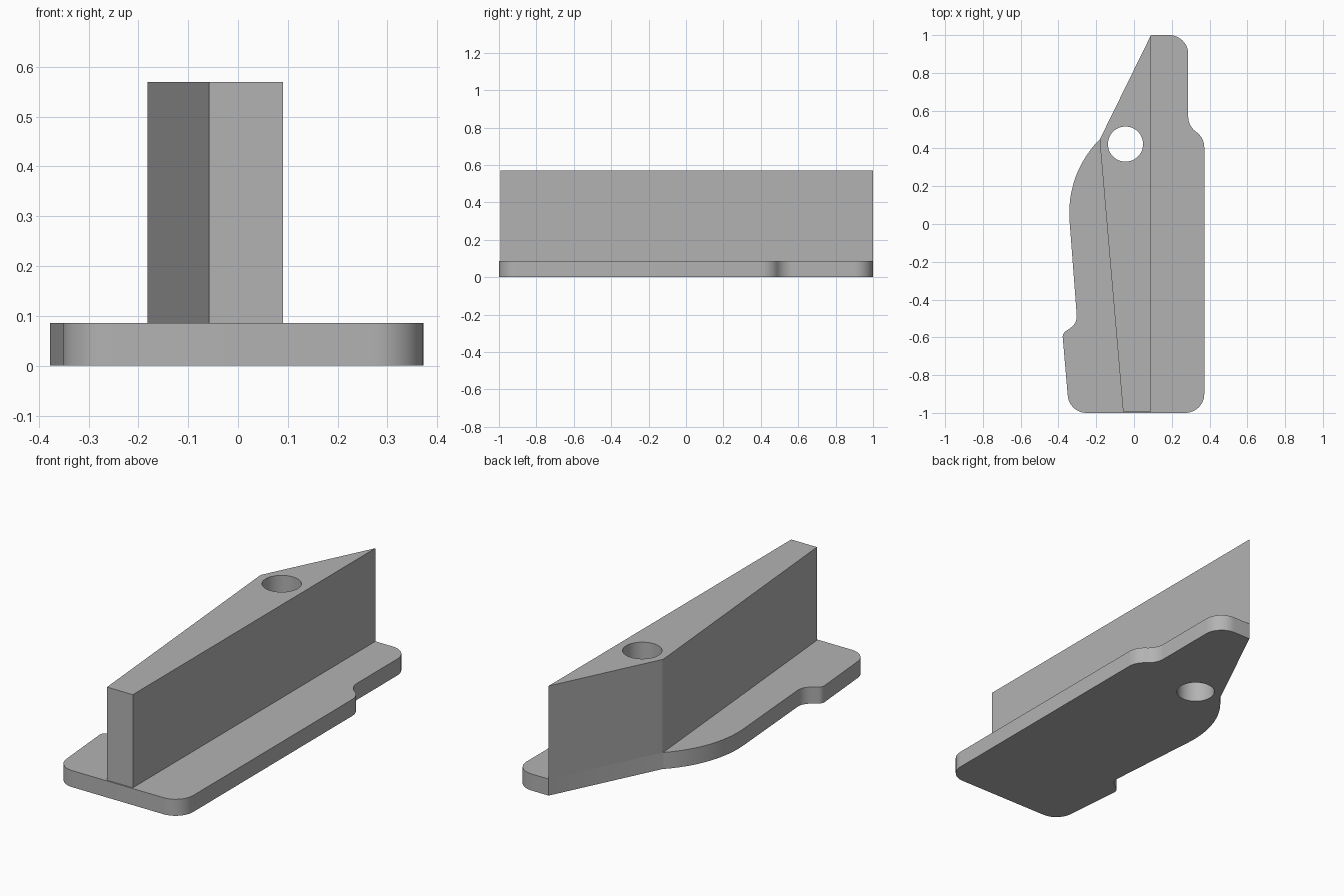
import bpy
from math import radians, cos, sin, tan, pi
from mathutils import Vector

cube = bpy.data.objects.get("Cube")
if cube:
    bpy.data.objects.remove(cube, do_unlink=True)

grey = bpy.data.materials.new("plain grey")
grey.use_nodes = True
colour = (0.45, 0.45, 0.45, 1)
grey.diffuse_color = colour
grey.node_tree.nodes["Principled BSDF"].inputs["Base Color"].default_value = colour


def rounded(corners, steps=12):
    """Outline through (x, y, radius) corners, each corner filleted."""
    out = []
    for i, (x, y, r) in enumerate(corners):
        p = Vector((x, y))
        if r == 0:
            out.append(p)
            continue
        a = (Vector(corners[i - 1][:2]) - p).normalized()
        b = (Vector(corners[(i + 1) % len(corners)][:2]) - p).normalized()
        half = a.angle(b) / 2
        centre = p + (a + b).normalized() * r / sin(half)
        start = p + a * r / tan(half) - centre
        end = p + b * r / tan(half) - centre
        sweep = start.angle_signed(end)
        for k in range(steps + 1):
            t = -sweep * k / steps
            out.append(centre + Vector((start.x * cos(t) - start.y * sin(t),
                                        start.x * sin(t) + start.y * cos(t))))
    return out


def extrude(name, outlines, bottom, top):
    """Solid from an outer outline and hole outlines."""
    curve = bpy.data.curves.new(name, 'CURVE')
    curve.dimensions = '2D'
    curve.fill_mode = 'BOTH'
    curve.extrude = (top - bottom) / 2
    for outline in outlines:
        spline = curve.splines.new('POLY')
        spline.points.add(len(outline) - 1)
        for point, p in zip(spline.points, outline):
            point.co = (p.x, p.y, 0, 1)
        spline.use_cyclic_u = True
    obj = bpy.data.objects.new(name, curve)
    bpy.context.collection.objects.link(obj)
    obj.location.z = (top + bottom) / 2
    bpy.ops.object.select_all(action='DESELECT')
    obj.select_set(True)
    bpy.context.view_layer.objects.active = obj
    bpy.ops.object.convert(target='MESH')
    obj = bpy.context.object
    # Weld caps to walls and face everything outwards
    bpy.ops.object.mode_set(mode='EDIT')
    bpy.ops.mesh.select_all(action='SELECT')
    bpy.ops.mesh.remove_doubles(threshold=0.0005)
    bpy.ops.mesh.normals_make_consistent(inside=False)
    bpy.ops.object.mode_set(mode='OBJECT')
    obj.data.materials.clear()
    obj.data.materials.append(grey)
    bpy.ops.object.shade_smooth_by_angle(angle=radians(25))
    return obj


# Round hole through both parts
hole = [Vector((-0.045 + 0.093 * cos(2 * pi * k / 48),
                0.423 + 0.093 * sin(2 * pi * k / 48))) for k in range(48)]

# Base plate with rounded corners, stepped sides and a bulged flank
plate = rounded([
    (0.09, 1, 0), (0.287, 1, 0.1), (0.287, 0.52, 0.1), (0.372, 0.455, 0.1),
    (0.372, -1, 0.1), (-0.343, -1, 0.1), (-0.379, -0.58, 0.035),
    (-0.3, -0.525, 0.075), (-0.36, 0.265, 0.55), (-0.18, 0.45, 0)])
extrude("base_plate", [plate, hole], 0, 0.086)

# Tall tapered wall standing on the plate
wall = rounded([(0.09, 1, 0), (0.09, -0.993, 0), (-0.058, -0.993, 0),
                (-0.182, 0.446, 0.04)])
extrude("upright_wall", [wall, hole], 0.086, 0.57)
